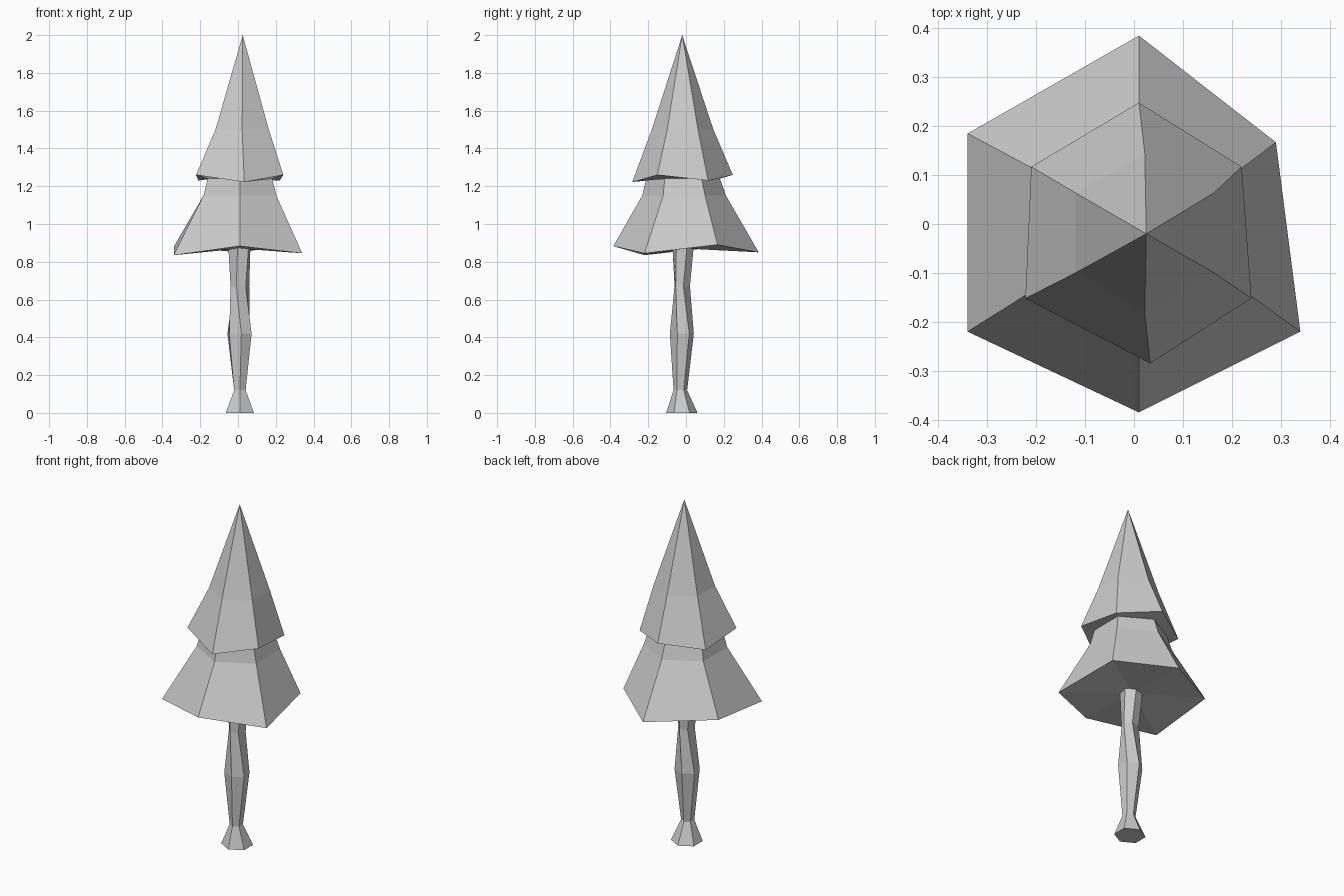
import bpy, bmesh
from math import sin, cos, radians

if "Cube" in bpy.data.objects:
    bpy.data.objects.remove(bpy.data.objects["Cube"])


def hexagon(cx, cy, z, rx, ry, twist=0):
    """Six points, clockwise from the back corner."""
    angles = [radians(90 - 60 * i + twist) for i in range(6)]
    return [(cx + rx * cos(a), cy + ry * sin(a), z) for a in angles]


def loft(name, rings, bottom, top):
    """Skin six-sided rings from bottom to top, closing each end at a point."""
    bm = bmesh.new()
    loops = [[bm.verts.new(p) for p in ring] for ring in rings]
    for a, b in zip(loops, loops[1:]):
        for i in range(6):
            j = (i + 1) % 6
            bm.faces.new((a[i], a[j], b[j], b[i]))
    for loop, tip in ((loops[0], bottom), (loops[-1], top)):
        v = bm.verts.new(tip)
        for i in range(6):
            bm.faces.new((loop[i], loop[(i + 1) % 6], v))
    bmesh.ops.recalc_face_normals(bm, faces=bm.faces)
    mesh = bpy.data.meshes.new(name)
    bm.to_mesh(mesh)
    bm.free()
    obj = bpy.data.objects.new(name, mesh)
    bpy.context.collection.objects.link(obj)
    return obj


# Trunk: flared foot, swollen middle and a slight twist
loft("trunk", [
    hexagon(0.01, -0.022, 0.00, 0.086, 0.083),
    hexagon(0.01, -0.03, 0.12, 0.035, 0.036),
    hexagon(0.008, -0.022, 0.42, 0.069, 0.064, 8),
    hexagon(0.01, -0.02, 0.67, 0.05, 0.044, -22),
    hexagon(0.007, -0.015, 0.90, 0.064, 0.058, -8),
], (0.01, -0.022, 0), (0.007, -0.015, 0.90))

# Foliage: uneven lower skirt, neck, uneven upper skirt and the pointed crown
lower_skirt = [(0.01, 0.385, 0.85), (0.29, 0.167, 0.89), (0.34, -0.22, 0.845),
               (0.01, -0.385, 0.883), (-0.34, -0.22, 0.835), (-0.34, 0.185, 0.88)]
upper_skirt = [(0.01, 0.248, 1.26), (0.22, 0.117, 1.23), (0.24, -0.152, 1.26),
               (0.033, -0.285, 1.222), (-0.222, -0.152, 1.26), (-0.21, 0.117, 1.23)]
loft("foliage", [
    lower_skirt,
    hexagon(0.01, -0.01, 1.15, 0.223, 0.222),
    hexagon(0.01, -0.015, 1.24, 0.197, 0.195),
    upper_skirt,
    hexagon(0.022, -0.018, 1.50, 0.163, 0.163),
], (0.01, 0, 0.87), (0.025, -0.02, 2.0))
